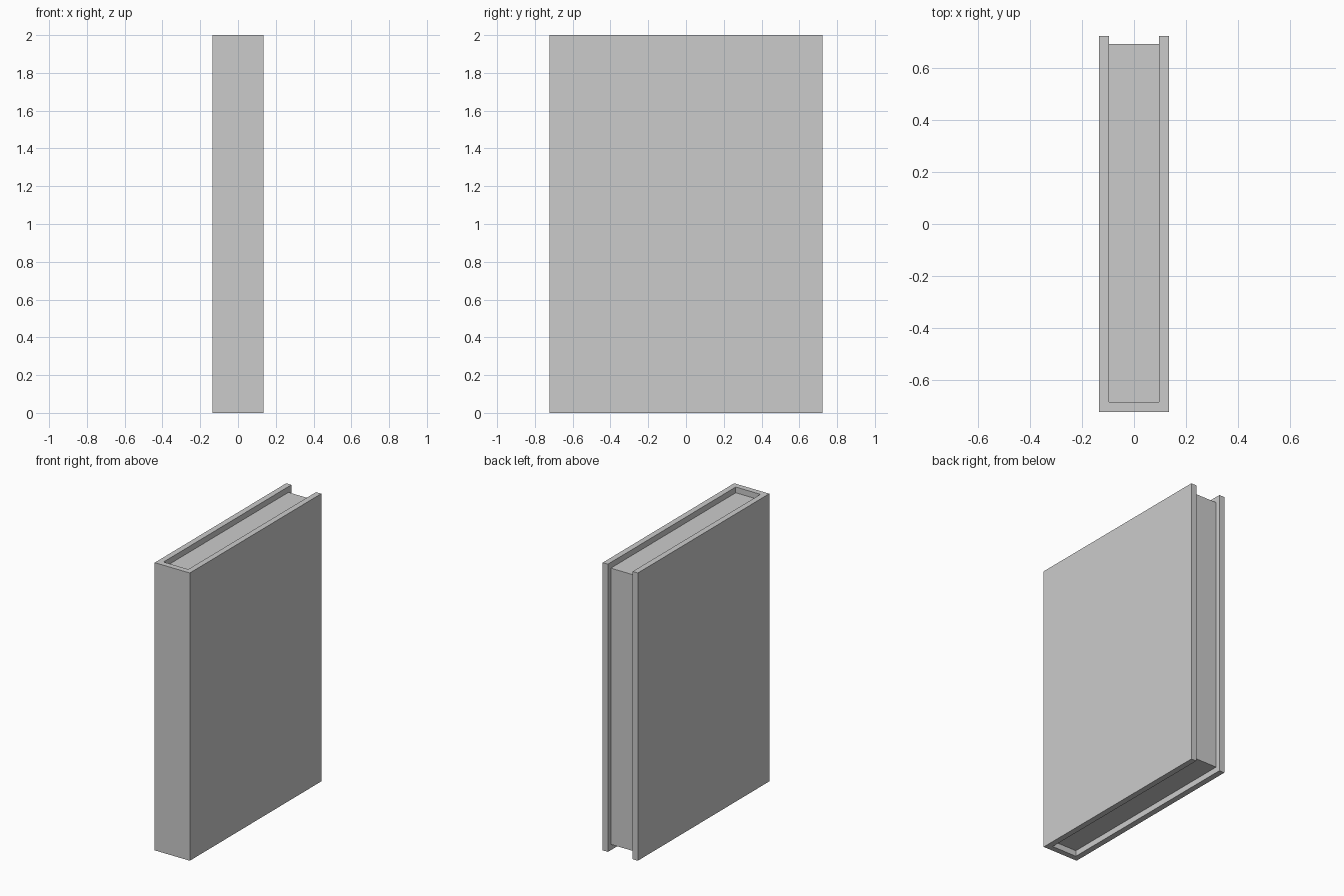
import bpy
import bmesh

# Remove the default cube
cube = bpy.data.objects.get("Cube")
if cube:
    bpy.data.objects.remove(cube, do_unlink=True)

# Single flat grey
GREY = (0.6, 0.6, 0.6, 1.0)
grey = bpy.data.materials.new("light_grey")
grey.use_nodes = True
grey.diffuse_color = GREY
shader = next(n for n in grey.node_tree.nodes if n.type == "BSDF_PRINCIPLED")
shader.inputs["Base Color"].default_value = GREY

HALF_W, HALF_D, HEIGHT = 0.135, 0.722, 2.0
BOARD = 0.04                  # cover thickness
RECESS = 0.04                 # pages sit inside the cover by this much
INNER = HALF_W - BOARD
SPINE_IN = -HALF_D + BOARD
PAGE_END = 0.69


def extrude_outline(name, outline, z0, z1):
    """Raise a flat outline into a solid."""
    bm = bmesh.new()
    base = bm.faces.new([bm.verts.new((x, y, z0)) for x, y in outline])
    raised = bmesh.ops.extrude_face_region(bm, geom=[base])
    verts = [g for g in raised["geom"] if isinstance(g, bmesh.types.BMVert)]
    bmesh.ops.translate(bm, verts=verts, vec=(0, 0, z1 - z0))
    bmesh.ops.recalc_face_normals(bm, faces=bm.faces)
    mesh = bpy.data.meshes.new(name)
    bm.to_mesh(mesh)
    bm.free()
    mesh.materials.append(grey)
    obj = bpy.data.objects.new(name, mesh)
    bpy.context.collection.objects.link(obj)
    return obj


# Cover: two boards joined by the spine, as one U-shaped outline
right_half = [(HALF_W, -HALF_D), (HALF_W, HALF_D), (INNER, HALF_D), (INNER, SPINE_IN)]
left_half = [(-x, y) for x, y in reversed(right_half)]
extrude_outline("book_cover", right_half + left_half, 0, HEIGHT)

# Page block, set back at the top, bottom and open edge
pages = [(INNER, SPINE_IN), (INNER, PAGE_END), (-INNER, PAGE_END), (-INNER, SPINE_IN)]
extrude_outline("page_block", pages, RECESS, HEIGHT - RECESS)
